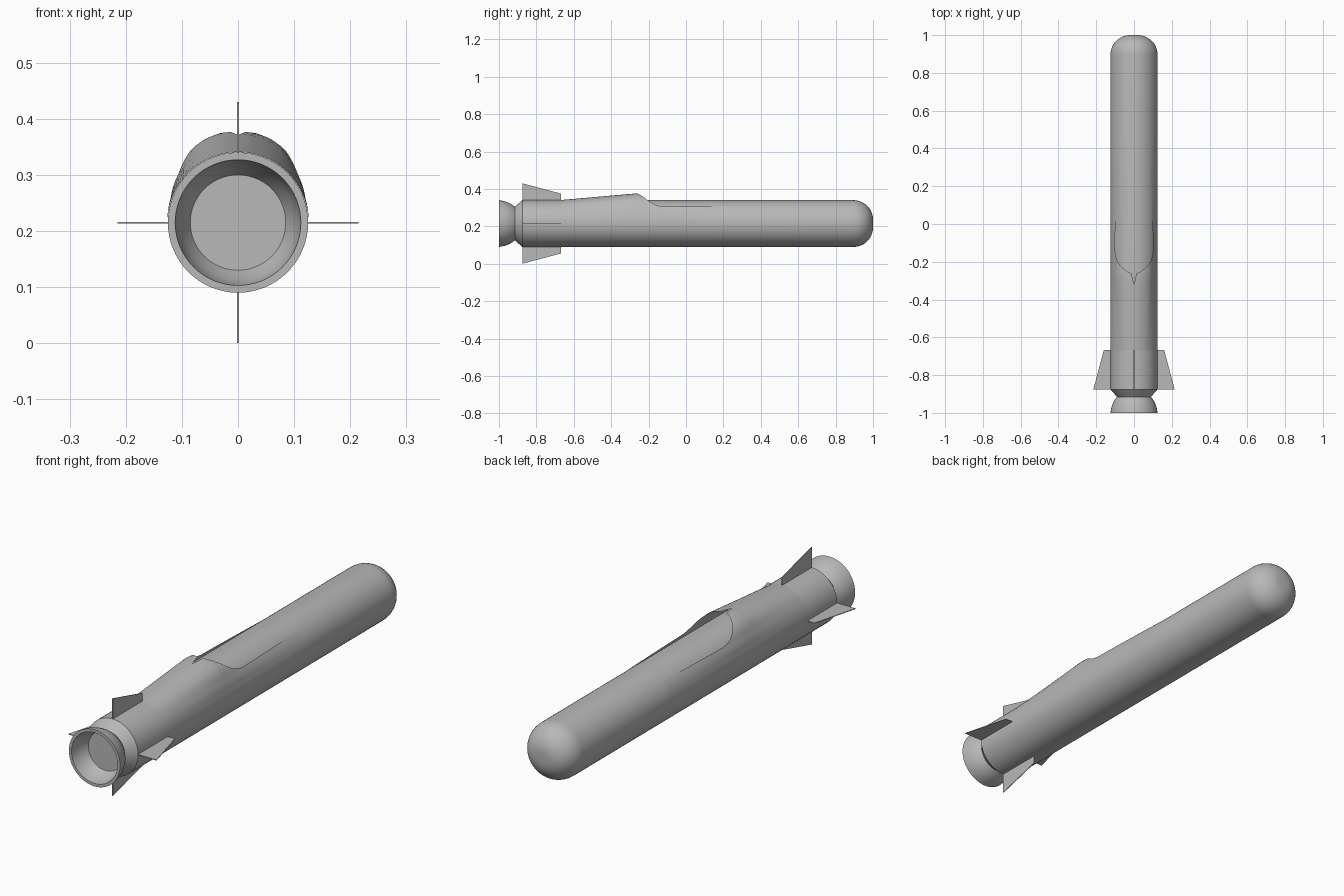
import bpy, bmesh, math
from mathutils import Vector, Matrix

if "Cube" in bpy.data.objects:
    bpy.data.objects.remove(bpy.data.objects["Cube"])

CZ, R = 0.215, 0.125          # axis height and body radius
grey = bpy.data.materials.new("light_grey")
grey.diffuse_color = (0.48, 0.48, 0.48, 1)
grey.use_nodes = True
grey.node_tree.nodes["Principled BSDF"].inputs["Base Color"].default_value = grey.diffuse_color


def finish(name, bm, smooth=True):
    me = bpy.data.meshes.new(name)
    bm.to_mesh(me)
    bm.free()
    me.materials.append(grey)
    ob = bpy.data.objects.new(name, me)
    bpy.context.collection.objects.link(ob)
    if smooth:
        bpy.ops.object.select_all(action='DESELECT')
        ob.select_set(True)
        bpy.context.view_layer.objects.active = ob
        bpy.ops.object.shade_smooth_by_angle(angle=math.radians(30))
    return ob


def lathe(name, profile, steps=64):
    """Spin (radius, y) points around the long axis."""
    bm = bmesh.new()
    vs = [bm.verts.new((r, y, CZ)) for r, y in profile]
    es = [bm.edges.new(p) for p in zip(vs, vs[1:])]
    bmesh.ops.spin(bm, geom=vs + es, cent=(0, 0, CZ), axis=(0, 1, 0),
                   angle=2 * math.pi, steps=steps)
    bmesh.ops.remove_doubles(bm, verts=bm.verts, dist=1e-5)
    bmesh.ops.recalc_face_normals(bm, faces=bm.faces)
    return finish(name, bm)


# Body tube with a rounded nose and a tapered tail
nose_r = 0.105
nose = [(R - nose_r + nose_r * math.cos(a), 1 - nose_r + nose_r * math.sin(a))
        for a in [math.pi / 2 * i / 12 for i in range(13)]]
lathe("body", [(0, -0.915), (0.09, -0.915), (R, -0.875)] + nose + [(0, 1)])

# Flared nozzle, hollow, with a flat plate at the throat
outer = [(0.09, -0.915), (0.103, -0.932), (0.113, -0.952), (0.12, -0.972), (R, -1)]
inner = [(0.112, -1), (0.108, -0.975), (0.101, -0.95), (0.085, -0.922), (0, -0.922)]
lathe("nozzle", outer + inner)

# Four thin swept tail fins
for i, name in enumerate(("top", "right", "bottom", "left")):
    bm = bmesh.new()
    rot = Matrix.Rotation(i * math.pi / 2, 4, 'Y')
    outline = [(-0.875, 0.12), (-0.875, 0.215), (-0.668, 0.16), (-0.668, 0.12)]
    rows = [[bm.verts.new(Vector((0, 0, CZ)) + rot @ Vector((x, y, z)))
             for y, z in outline] for x in (-0.0015, 0.0015)]
    bm.faces.new(rows[0])
    bm.faces.new(rows[1])
    for j in range(4):
        k = (j + 1) % 4
        bm.faces.new((rows[0][j], rows[0][k], rows[1][k], rows[1][j]))
    bmesh.ops.recalc_face_normals(bm, faces=bm.faces)
    finish(name + "_fin", bm, smooth=False)


def interp(table, x):
    for (x0, v0), (x1, v1) in zip(table, table[1:]):
        if x <= x1:
            return v0 + (v1 - v0) * (x - x0) / (x1 - x0)
    return table[-1][1]


# Scoop: thin sheet swelling out of the body, cut away along its upper edge
section = [(0, 0.161), (11, 0.162), (22, 0.159), (32.5, 0.154),
           (50, 0.137), (70, 0.127), (90, R)]                 # degrees from top
swell = [(-0.67, 0), (-0.26, 1), (0.29, 0)]
cut = [(-0.67, 0.5), (-0.2601, 0.5), (-0.26, 0.3765), (-0.24, 0.366),
       (-0.2, 0.337), (-0.17, 0.318), (-0.14, 0.308), (-0.11, 0.305), (0.29, 0.305)]
stations = [-0.67, -0.55, -0.4, -0.32, -0.26, -0.255, -0.248, -0.24, -0.23, -0.215,
            -0.2, -0.185, -0.17, -0.155, -0.14, -0.125, -0.11, 0, 0.15, 0.29]
N = 24


def scoop_point(deg, y):
    r = R + 0.0006 + interp(swell, y) * (interp(section, deg) - R)
    a = math.radians(deg)
    return Vector((r * math.sin(a), y, CZ + r * math.cos(a)))


bm = bmesh.new()
for side in (1, -1):
    grid = []
    for y in stations:
        top = 0.0
        while top < 89 and scoop_point(top, y).z > interp(cut, y):
            top += 0.1
        row = [scoop_point(90 + (top - 90) * i / N, y) for i in range(N + 1)]
        grid.append([bm.verts.new((side * p.x, p.y, p.z)) for p in row])
    for a, b in zip(grid, grid[1:]):
        for i in range(N):
            quad = (a[i], a[i + 1], b[i + 1], b[i])
            bm.faces.new(quad if side < 0 else quad[::-1])
bmesh.ops.remove_doubles(bm, verts=bm.verts, dist=1e-5)
bmesh.ops.recalc_face_normals(bm, faces=bm.faces)
if sum(f.normal.z * f.calc_area() for f in bm.faces) < 0:
    bmesh.ops.reverse_faces(bm, faces=bm.faces)
finish("scoop", bm)
